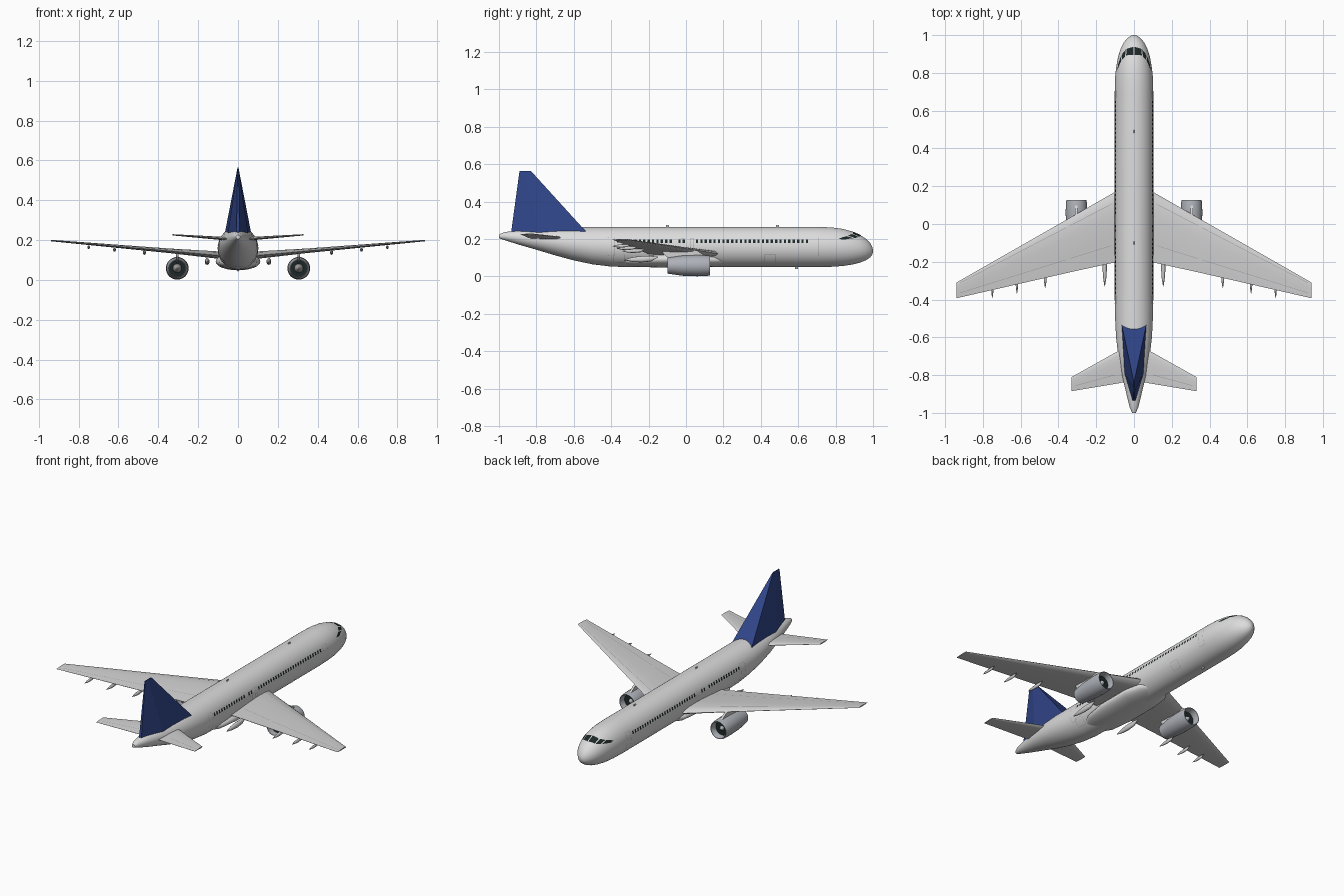
import bpy, bmesh, math
from mathutils import Vector

if "Cube" in bpy.data.objects:
    bpy.data.objects.remove(bpy.data.objects["Cube"])


def material(name, *rgb):
    m = bpy.data.materials.new(name)
    m.use_nodes = True
    m.diffuse_color = (*rgb, 1)
    m.node_tree.nodes["Principled BSDF"].inputs["Base Color"].default_value = (*rgb, 1)
    return m


WHITE = material("body white", 0.72, 0.72, 0.72)
GREY = material("wing grey", 0.64, 0.64, 0.65)
NACELLE = material("nacelle grey", 0.42, 0.44, 0.48)
BLUE = material("fin blue", 0.03, 0.06, 0.25)
DARK = material("glass dark", 0.012, 0.02, 0.02)
SEAM = material("seam grey", 0.35, 0.35, 0.35)


def build(name, verts, faces, mat, mirror=False, smooth=None):
    me = bpy.data.meshes.new(name)
    me.from_pydata([tuple(v) for v in verts], [], faces)
    bm = bmesh.new()
    bm.from_mesh(me)
    bmesh.ops.recalc_face_normals(bm, faces=bm.faces)
    bm.to_mesh(me)
    bm.free()
    me.materials.append(mat)
    ob = bpy.data.objects.new(name, me)
    bpy.context.collection.objects.link(ob)
    if smooth:
        bpy.ops.object.select_all(action="DESELECT")
        ob.select_set(True)
        bpy.context.view_layer.objects.active = ob
        bpy.ops.object.shade_smooth_by_angle(angle=math.radians(smooth))
    if mirror:
        ob.modifiers.new("Mirror", "MIRROR")
    return ob


def loft(name, rings, mat, caps=True, **kw):
    """Skin a list of equal closed rings."""
    n = len(rings[0])
    verts = [p for r in rings for p in r]
    faces = [(i * n + j, i * n + (j + 1) % n, (i + 1) * n + (j + 1) % n, (i + 1) * n + j)
             for i in range(len(rings) - 1) for j in range(n)]
    if caps:
        faces += [tuple(range(n)), tuple(range(len(verts) - n, len(verts)))]
    return build(name, verts, faces, mat, **kw)


def ring(x, y, z, rx, rz, n=24):
    return [Vector((x + rx * math.sin(math.tau * k / n), y, z + rz * math.cos(math.tau * k / n)))
            for k in range(n)]


# Fuselage stations: y, bottom, top, half width
STATIONS = [
    (-1, .205, .225, .010), (-.97, .194, .237, .023), (-.9, .172, .246, .040),
    (-.8, .143, .254, .064), (-.7, .113, .260, .083), (-.6, .086, .264, .095),
    (-.5, .065, .265, .1), (-.4, .053, .265, .102), (-.3, .05, .265, .102),
    (.7, .05, .265, .102), (.78, .052, .262, .1), (.84, .056, .254, .093),
    (.89, .064, .240, .083), (.93, .074, .222, .070), (.96, .086, .203, .055),
    (.985, .102, .178, .034), (.996, .117, .157, .018), (1, .13, .142, .005)]


def section(y):
    for a, b in zip(STATIONS, STATIONS[1:]):
        if y <= b[0]:
            t = (y - a[0]) / (b[0] - a[0])
            lo, hi, w = (a[i] + t * (b[i] - a[i]) for i in (1, 2, 3))
            return (lo + hi) / 2, (hi - lo) / 2, w
    return section(1)


def skin(y, deg, lift=.0012):
    """Point on the hull, angle measured from the top."""
    c, h, w = section(y)
    a = math.radians(deg)
    return Vector(((w + lift) * math.sin(a), y, c + (h + lift) * math.cos(a)))


loft("fuselage", [ring(0, y, (lo + hi) / 2, w, (hi - lo) / 2, 48) for y, lo, hi, w in STATIONS],
     WHITE, smooth=40)
loft("tail_exhaust", [ring(0, y, .215, .008, .008, 12) for y in (-1, -.99)], DARK)
loft("belly_fairing", [ring(0, y, z, w, h, 32) for y, z, w, h in (
    (-.36, .085, .05, .02), (-.28, .088, .095, .036), (-.15, .092, .112, .044),
    (.05, .092, .112, .044), (.15, .088, .098, .036), (.22, .085, .05, .02))], WHITE, smooth=50)


# Thin plates lying on the hull
def patches(name, quads, mat, n=4):
    verts, faces = [], []
    for q in quads:
        base = len(verts)
        for i in range(n + 1):
            for j in range(n + 1):
                u, v = i / n, j / n
                y, d = (sum(w * c[k] for w, c in zip(
                    ((1 - u) * (1 - v), u * (1 - v), u * v, (1 - u) * v), q)) for k in (0, 1))
                verts.append(skin(y, d))
        for i in range(n):
            for j in range(n):
                a = base + i * (n + 1) + j
                faces.append((a, a + 1, a + n + 2, a + n + 1))
    return build(name, verts, faces, mat, mirror=True)


def rect(y0, y1, d0, d1):
    return ((y0, d0), (y1, d0), (y1, d1), (y0, d1))


def frame(y0, y1, d0, d1, t=.0016):
    a = t * 500
    return [rect(y0, y0 + t, d0, d1), rect(y1 - t, y1, d0, d1),
            rect(y0, y1, d0, d0 + a), rect(y0, y1, d1 - a, d1)]


rows = [-.37 + .0235 * i for i in range(44)]
patches("cabin_windows", [rect(y, y + .012, 68, 78) for y in rows
                          if not (-.08 < y < -.05 or .005 < y < .04)], DARK, 2)
patches("cockpit_windows", [
    ((.895, 2), (.938, 2), (.928, 32), (.893, 30)),
    ((.887, 34), (.924, 36), (.903, 50), (.866, 47)),
    ((.860, 50), (.896, 53), (.845, 65), (.815, 64))], DARK, 6)
patches("door_seams", [q for f in ((.67, .71, 62, 118), (-.42, -.38, 62, 118),
                                   (-.03, -.005, 66, 95), (.022, .042, 66, 95),
                                   (.42, .48, 112, 140), (-.39, -.33, 112, 140))
                       for q in frame(*f)], SEAM, 8)

# Wings and tailplanes from aerofoil sections
FOIL = [(0, 0), (.04, .3), (.15, .47), (.35, .5), (.65, .33), (1, .03),
        (1, -.03), (.65, -.25), (.35, -.38), (.15, -.36), (.04, -.22)]


def foil(x, lead, trail, z, thick):
    return [Vector((x, lead + (trail - lead) * c, z + thick * h)) for c, h in FOIL]


loft("wing", [foil(.02, .215, -.185, .115, .05), foil(.1, .17, -.203, .122, .042),
              foil(.35, .027, -.258, .145, .026), foil(.94, -.31, -.393, .197, .008)],
     GREY, mirror=True, smooth=35)
loft("tailplane", [foil(.02, -.635, -.83, .203, .022), foil(.08, -.67, -.843, .207, .019),
                   foil(.33, -.81, -.885, .226, .007)], GREY, mirror=True, smooth=35)


# Control surface seams on the upper faces
def seam(name, a, b, w=.0025):
    a, b = Vector(a), Vector(b)
    build(name, [a, b, b + Vector((0, w, 0)), a + Vector((0, w, 0))], [(0, 1, 2, 3)], SEAM, mirror=True)


def wing_top(x, c):
    t = (x - .1) / .84
    u = min(x, .35) - .1
    thick = .042 - u * .064 - max(x - .35, 0) * .0305
    h = next(p[1] + (c - p[0]) / (q[0] - p[0]) * (q[1] - p[1])
             for p, q in zip(FOIL, FOIL[1:]) if c <= q[0])
    lead, trail = .17 - .48 * t, -.203 - .19 * t
    return x, lead + (trail - lead) * c, .122 + .092 * u + max(x - .35, 0) * .0881 + thick * h + .001


seam("flap_seam", wing_top(.36, .75), wing_top(.92, .75))
seam("inner_flap_seam", wing_top(.12, .75), wing_top(.34, .75))
seam("slat_seam", wing_top(.36, .15), wing_top(.92, .15))
seam("inner_slat_seam", wing_top(.12, .15), wing_top(.34, .15))
seam("elevator_seam", (.1, -.80, .2145), (.31, -.857, .2275))

# Flap track fairings
for i, (x, y, z, size) in enumerate([(.155, -.24, .095, 1.5), (.47, -.28, .139, 1),
                                     (.62, -.315, .153, .9), (.75, -.345, .165, .8)]):
    loft(f"flap_fairing_{i + 1}", [ring(x, y + dy * size, z + dz * size, r * size, r * 1.4 * size, 10)
         for dy, dz, r in ((.06, .006, .001), (.035, 0, .007), (0, -.002, .008),
                           (-.03, -.003, .006), (-.06, -.004, .001))], GREY, mirror=True, smooth=60)

# Engines
EX, EZ = .305, .058


def lathe(name, profile, mat, caps=True):
    loft(name, [ring(EX, y, EZ, r, r, 28) for y, r in profile], mat, caps, mirror=True, smooth=45)


lathe("nacelle", [(.09, .043), (.115, .045), (.127, .049), (.128, .052), (.115, .055), (.06, .057),
                  (-.02, .054), (-.098, .043), (-.098, .040), (-.06, .040)], NACELLE, False)
lathe("engine_fan", [(.09, .044), (.085, .044)], DARK)
lathe("engine_outlet", [(-.06, .041), (-.055, .041)], DARK)
lathe("fan_spinner", [(.088, .014), (.1, .01), (.11, .002)], NACELLE)
lathe("exhaust_cone", [(-.06, .022), (-.09, .014), (-.105, .003)], SEAM)
outline = [(.105, .108), (.06, .138), (.0, .148), (-.13, .14), (-.12, .118), (-.08, .09), (.08, .1)]
loft("engine_pylon", [[Vector((EX + s, y, z)) for y, z in outline] for s in (-.007, .007)],
     GREY, mirror=True)

# Tall wedge shaped fin
base = [(.066, -.53), (.05, -.79), (.008, -.935), (-.008, -.935), (-.05, -.79), (-.066, -.53)]
tip = [(.002, -.83), (.002, -.86), (.002, -.89), (-.002, -.89), (-.002, -.86), (-.002, -.83)]
loft("tail_fin", [[Vector((x, y, .235)) for x, y in base], [Vector((x, y, .565)) for x, y in tip]], BLUE)

# Antennas
for i, (y, z) in enumerate([(-.1, .267), (.49, .267), (.59, .047)]):
    loft(f"antenna_{i + 1}", [ring(0, y + d, z, .002, .007, 8) for d in (-.008, .008)], WHITE)
